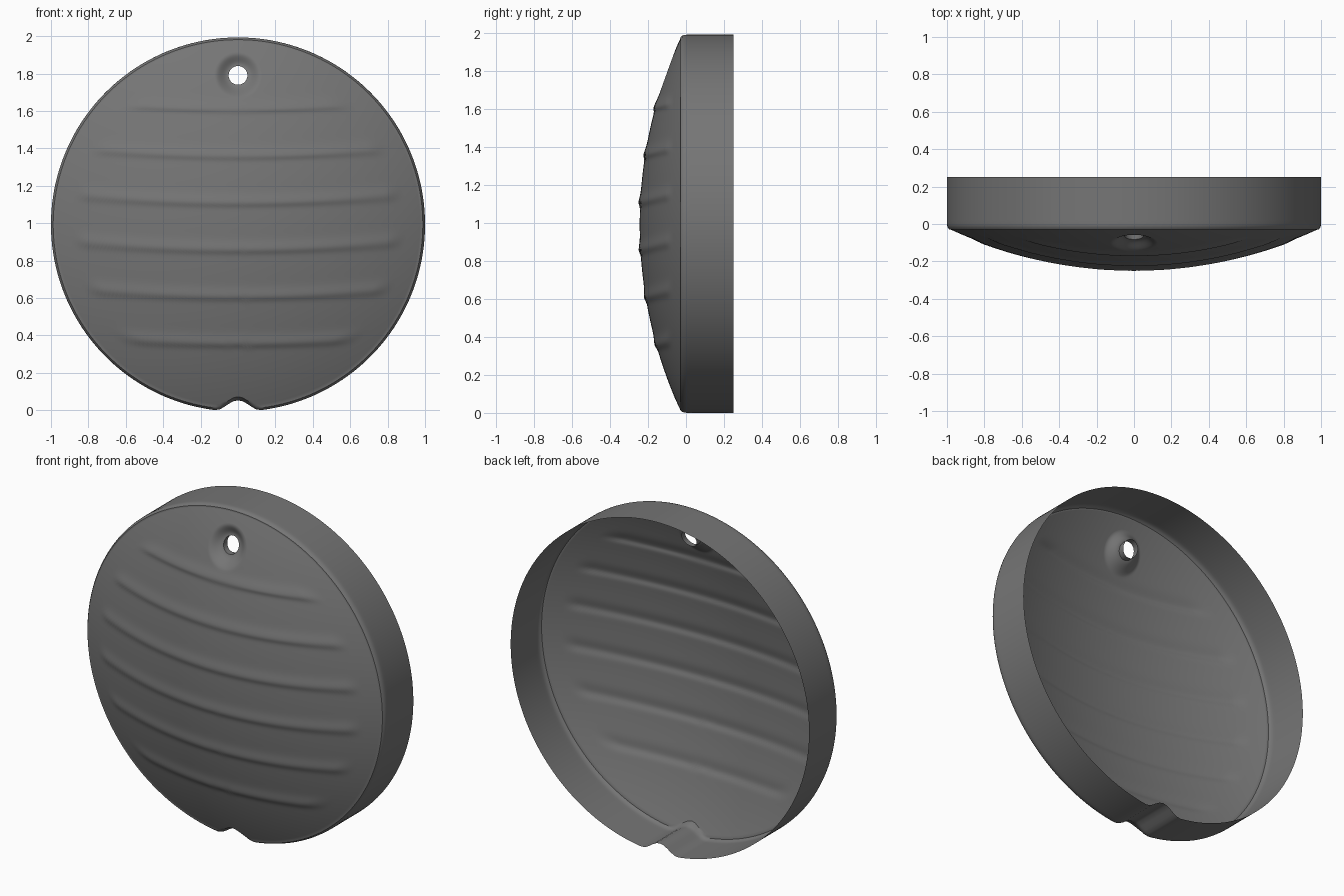
import bpy, bmesh, math
from mathutils import Vector

cube = bpy.data.objects.get("Cube")
if cube:
    bpy.data.objects.remove(cube, do_unlink=True)

SEGMENTS = 256
CENTRE = Vector((0, 0.993))      # x, z of the disc
HOLE = Vector((0, 1.79))
HOLE_RADIUS, DIMPLE_RADIUS = 0.05, 0.125
SPHERE = 2.35                    # curvature of the dome
RIDGES = [0.355 + 0.251 * i for i in range(6)]


def smoothstep(a, b, v):
    t = max(0, min(1, (v - a) / (b - a)))
    return t * t * (3 - 2 * t)


def outline(j):
    """Disc edge with a rounded notch at the bottom."""
    a = 2 * math.pi * j / SEGMENTS
    p = CENTRE + Vector((math.cos(a), math.sin(a)))
    if p.y < 1 and abs(p.x) < 0.125:
        p.y += 0.03 * (1 + math.cos(math.pi * p.x / 0.125))
    return p


def dome(p):
    """Depth of the domed face: sphere, slat ridges and hole dimple."""
    r = (p - CENTRE).length
    y = -0.244 + SPHERE - math.sqrt(SPHERE ** 2 - r * r)
    fade = 1 - smoothstep(0.8, 0.9, r)
    for z in RIDGES:
        t = p.y - z - 0.055 * p.x ** 2
        width = 0.04 if t > 0 else 0.018
        y -= 0.009 * fade * math.exp(-(t / width) ** 2)
    d = (p - HOLE).length
    return y + 0.04 * (1 - smoothstep(HOLE_RADIUS, DIMPLE_RADIUS, d))


edge = [outline(j) for j in range(SEGMENTS)]
rays = [(p - HOLE).normalized() for p in edge]
rings = []


def add_ring(points, depth):
    rings.append([(p.x, depth(p), p.y) for p in points])


# Short tube behind the hole
rim = [HOLE + d * HOLE_RADIUS for d in rays]
for back in (0.035, 0.004):
    add_ring(rim, lambda p: dome(p) + back)

# Dimple around the hole
for i in range(11):
    radius = HOLE_RADIUS + (DIMPLE_RADIUS - HOLE_RADIUS) * i / 10
    add_ring([HOLE + d * radius for d in rays], dome)

# Domed face, from the dimple out to just inside the edge
inner = [HOLE + d * DIMPLE_RADIUS for d in rays]
outer = [CENTRE + (p - CENTRE) * 0.98 for p in edge]
STEPS = 140
for i in range(1, STEPS + 1):
    add_ring([a.lerp(b, i / STEPS) for a, b in zip(inner, outer)], dome)

# Rounded edge and side wall, open at the back
for scale, y in ((0.988, -0.029), (0.995, -0.02), (0.999, -0.009),
                 (1, 0.003), (1, 0.02), (1, 0.25)):
    add_ring([CENTRE + (p - CENTRE) * scale for p in edge], lambda p: y)

bm = bmesh.new()
loops = [[bm.verts.new(co) for co in ring] for ring in rings]
for a, b in zip(loops, loops[1:]):
    for j in range(SEGMENTS):
        k = (j + 1) % SEGMENTS
        bm.faces.new((a[j], b[j], b[k], a[k]))
mesh = bpy.data.meshes.new("domed_cover")
bm.to_mesh(mesh)
bm.free()

# Dark grey finish
grey = bpy.data.materials.new("dark_grey")
grey.use_nodes = True
colour = (0.18, 0.18, 0.18, 1)
grey.diffuse_color = colour
grey.node_tree.nodes["Principled BSDF"].inputs["Base Color"].default_value = colour
mesh.materials.append(grey)

cover = bpy.data.objects.new("domed_cover", mesh)
bpy.context.collection.objects.link(cover)
bpy.ops.object.select_all(action='DESELECT')
cover.select_set(True)
bpy.context.view_layer.objects.active = cover
bpy.ops.object.shade_smooth_by_angle(angle=math.radians(40))
